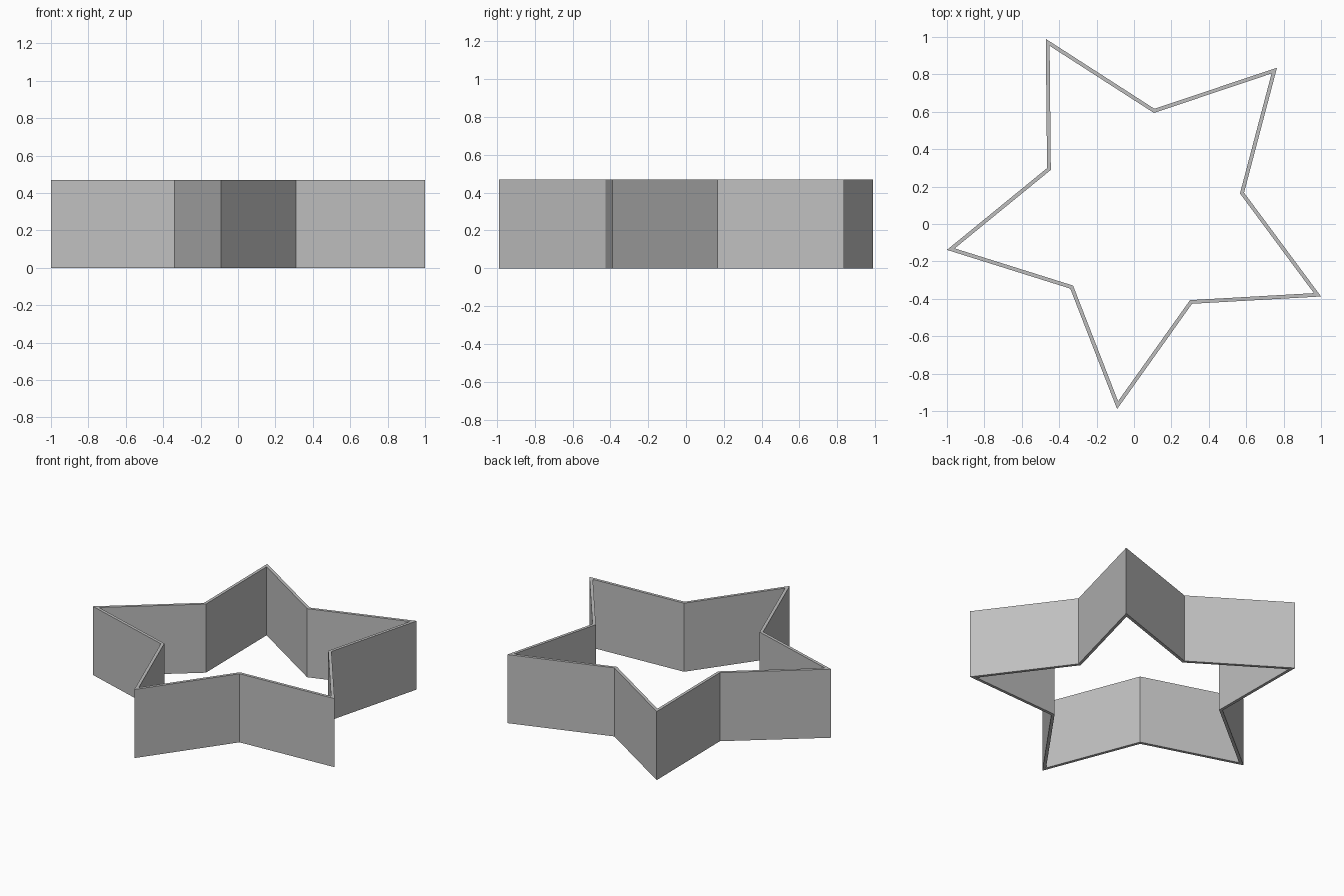
import bpy, bmesh
from math import sin, cos, pi, radians, sqrt

TIP_R, NOTCH_R = 1.0596, 0.558
HEIGHT, WALL = 0.468, 0.02
TURN = radians(46.9)
CENTRE = (0.0405, 0.062)

cube = bpy.data.objects.get("Cube")
if cube:
    bpy.data.objects.remove(cube, do_unlink=True)

# Plain grey metal
metal = bpy.data.materials.new("grey metal")
metal.use_nodes = True
metal.diffuse_color = (0.52, 0.52, 0.52, 1)
metal.node_tree.nodes["Principled BSDF"].inputs["Base Color"].default_value = metal.diffuse_color


def star(bm, scale, z):
    """Ring of ten vertices alternating between tips and notches."""
    ring = []
    for i in range(10):
        r = scale * (NOTCH_R if i % 2 else TIP_R)
        a = TURN + i * pi / 5
        ring.append(bm.verts.new((CENTRE[0] + r * cos(a), CENTRE[1] + r * sin(a), z)))
    return ring


# A scaled copy of the star gives an inner wall of even thickness
side = sqrt(TIP_R**2 + NOTCH_R**2 - 2 * TIP_R * NOTCH_R * cos(pi / 5))
edge_distance = TIP_R * NOTCH_R * sin(pi / 5) / side
inner = 1 - WALL / edge_distance

# Open star-shaped wall: outside, top rim, inside, bottom rim
bm = bmesh.new()
rings = [star(bm, s, z) for s, z in ((1, 0), (1, HEIGHT), (inner, HEIGHT), (inner, 0))]
for k in range(4):
    a, b = rings[k], rings[(k + 1) % 4]
    for i in range(10):
        j = (i + 1) % 10
        bm.faces.new((a[i], a[j], b[j], b[i]))
bmesh.ops.recalc_face_normals(bm, faces=bm.faces)

mesh = bpy.data.meshes.new("star_cutter_wall")
bm.to_mesh(mesh)
bm.free()
mesh.materials.append(metal)
wall = bpy.data.objects.new("star_cutter_wall", mesh)
bpy.context.collection.objects.link(wall)
